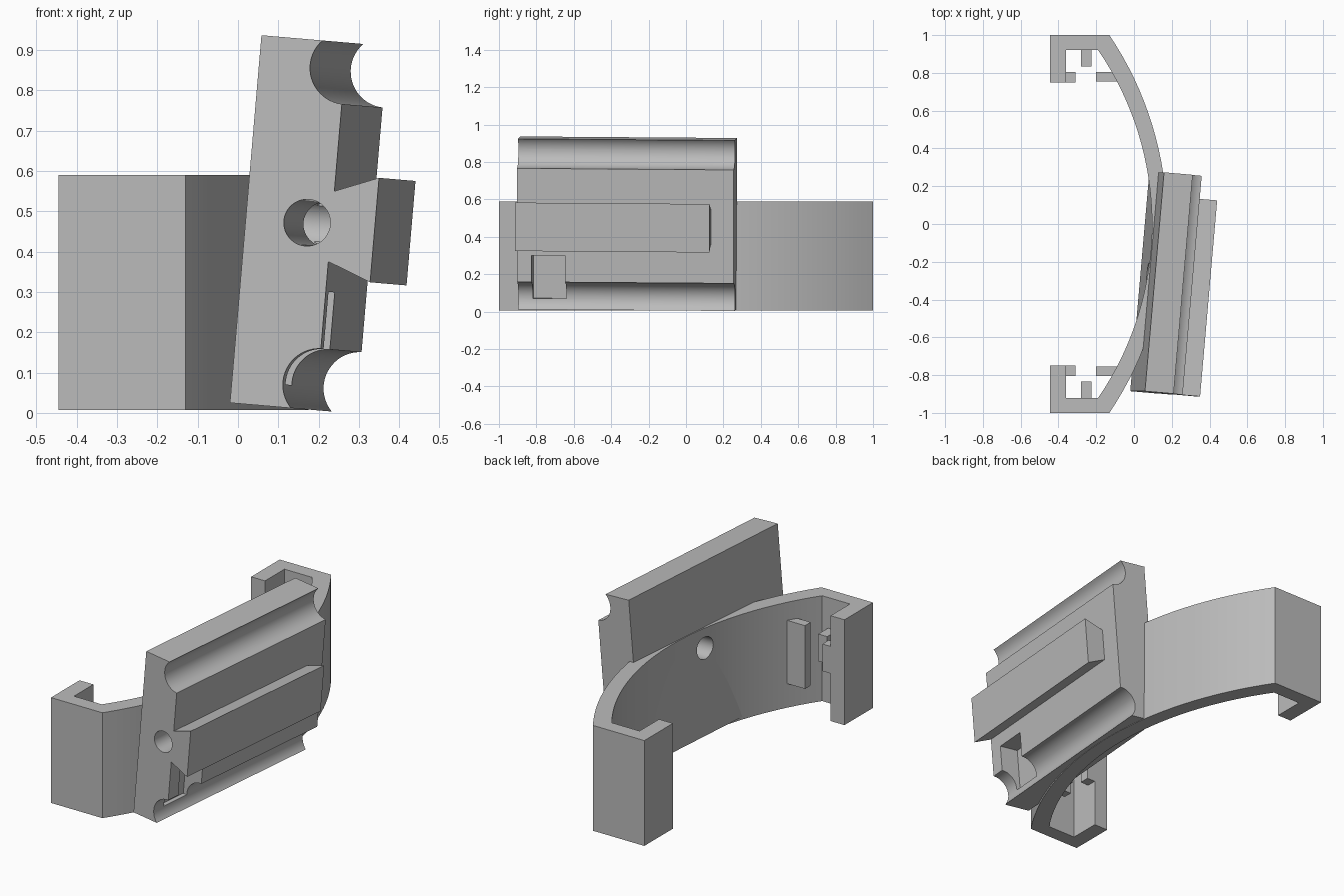
import bpy, bmesh, math
from mathutils import Matrix, Vector

if "Cube" in bpy.data.objects:
    bpy.data.objects.remove(bpy.data.objects["Cube"], do_unlink=True)

grey = bpy.data.materials.new("plain_grey")
grey.use_nodes = True
grey.diffuse_color = (0.5, 0.5, 0.5, 1)
grey.node_tree.nodes["Principled BSDF"].inputs["Base Color"].default_value = (0.5, 0.5, 0.5, 1)

# Mount block frame: profile x = thickness, profile y = height, extrusion = length
SWAP = Matrix(((1, 0, 0, 0), (0, 0, 1, 0), (0, 1, 0, 0), (0, 0, 0, 1)))
TILT = math.radians(4.9)
BLOCK = (Matrix.Translation((-0.02, -0.885, 0.025)) @ Matrix.Rotation(TILT, 4, 'Y')
         @ Matrix.Rotation(-math.radians(5), 4, 'Z') @ SWAP)
HEIGHT = 0.915
MID = HEIGHT / 2


def prism(name, points, low, high, matrix=Matrix()):
    """Extrude a closed 2D profile from low to high, then place it."""
    bm = bmesh.new()
    face = bm.faces.new([bm.verts.new((x, y, low)) for x, y in points])
    new = bmesh.ops.extrude_face_region(bm, geom=[face])["geom"]
    verts = [v for v in new if isinstance(v, bmesh.types.BMVert)]
    bmesh.ops.translate(bm, verts=verts, vec=Vector((0, 0, high - low)))
    bm.transform(matrix)
    bmesh.ops.recalc_face_normals(bm, faces=bm.faces[:])
    mesh = bpy.data.meshes.new(name)
    bm.to_mesh(mesh)
    bm.free()
    mesh.materials.append(grey)
    obj = bpy.data.objects.new(name, mesh)
    bpy.context.collection.objects.link(obj)
    return obj


def rect(x0, x1, y0, y1):
    return [(x0, y0), (x1, y0), (x1, y1), (x0, y1)]


def arc(cx, cy, r, start, end, steps):
    return [(cx + r * math.cos(start + (end - start) * i / steps),
             cy + r * math.sin(start + (end - start) * i / steps))
            for i in range(steps + 1)]


def circle(cx, cy, r):
    return arc(cx, cy, r, 0, math.tau * 39 / 40, 39)


def activate(obj):
    bpy.ops.object.select_all(action='DESELECT')
    obj.select_set(True)
    bpy.context.view_layer.objects.active = obj


def cut(obj, cutter):
    cutter.hide_render = True
    activate(obj)
    mod = obj.modifiers.new("cut", 'BOOLEAN')
    mod.operation = 'DIFFERENCE'
    mod.solver = 'EXACT'
    mod.object = cutter
    bpy.ops.object.modifier_apply(modifier=mod.name)


# Curved band with a squared hook at each end
outer_r, inner_r = 1.79, 1.63
outer_a = math.asin(1 / outer_r)
inner_a = math.asin(0.92 / inner_r)
outer = arc(0.175 - outer_r, 0, outer_r, -outer_a, outer_a, 32)
inner = arc(0.095 - inner_r, 0, inner_r, inner_a, -inner_a, 32)
hook = [(-0.445, 1), (-0.445, 0.75), (-0.36, 0.75), (-0.36, 0.92)]
hook_front = [(x, -y) for x, y in reversed(hook)]
band = prism("curved_band", outer + hook + inner + hook_front, 0.007, 0.59)

# Small tabs inside each hook
for side, s in (("front", -1), ("back", 1)):
    prism(side + "_band_tab", rect(-0.2, -0.085, s * 0.755, s * 0.805), 0.14, 0.49)
    prism(side + "_hook_tab", rect(-0.37, -0.31, s * 0.75, s * 0.805), 0.27, 0.42)
    prism(side + "_wall_tab", rect(-0.28, -0.225, s * 0.835, s * 0.93), 0.27, 0.42)

# Tilted block with a round groove along its upper and lower outer edges
FACE, GROOVE_U, GROOVE_W, GROOVE_R = 0.214, 0.217, 0.063, 0.09
a0 = math.pi + math.asin(GROOVE_W / GROOVE_R)
a1 = math.pi / 2 + math.asin((GROOVE_U - FACE) / GROOVE_R)
low_groove = arc(GROOVE_U, GROOVE_W, GROOVE_R, a0, a1, 20)
high_groove = [(u, HEIGHT - w) for u, w in reversed(low_groove)]
block = prism("mount_block", [(0, 0)] + low_groove + high_groove + [(0, HEIGHT)],
              0, 1.163, BLOCK)

# Flared rail on the outer face
prism("flared_rail", [(0.2125, MID - 0.087), (0.322, MID - 0.13),
                      (0.322, MID + 0.13), (0.2125, MID + 0.087)], 0, 1.042, BLOCK)

# Pockets beside the rail, and the bore that turns out through the band
cutters = [prism("pocket_cutter", rect(0.105, 0.4, w0, w1), 0.078, 0.258, BLOCK)
           for w0, w1 in ((0.057, 0.295), (0.62, 0.858))]
cutters.append(prism("bore_cutter", circle(0.153, MID + 0.004, 0.058), -0.1, 0.66, BLOCK))
across = BLOCK @ SWAP @ Matrix.Rotation(math.pi / 2, 4, 'Y')
exit_bore = prism("exit_cutter", circle(-MID - 0.004, 0.62, 0.06), -0.2, 0.16, across)
for c in cutters:
    cut(block, c)
cut(block, exit_bore)
cut(band, exit_bore)
for c in cutters + [exit_bore]:
    bpy.data.objects.remove(c, do_unlink=True)

for obj in (band, block):
    activate(obj)
    bpy.ops.object.shade_smooth_by_angle(angle=math.radians(30))
